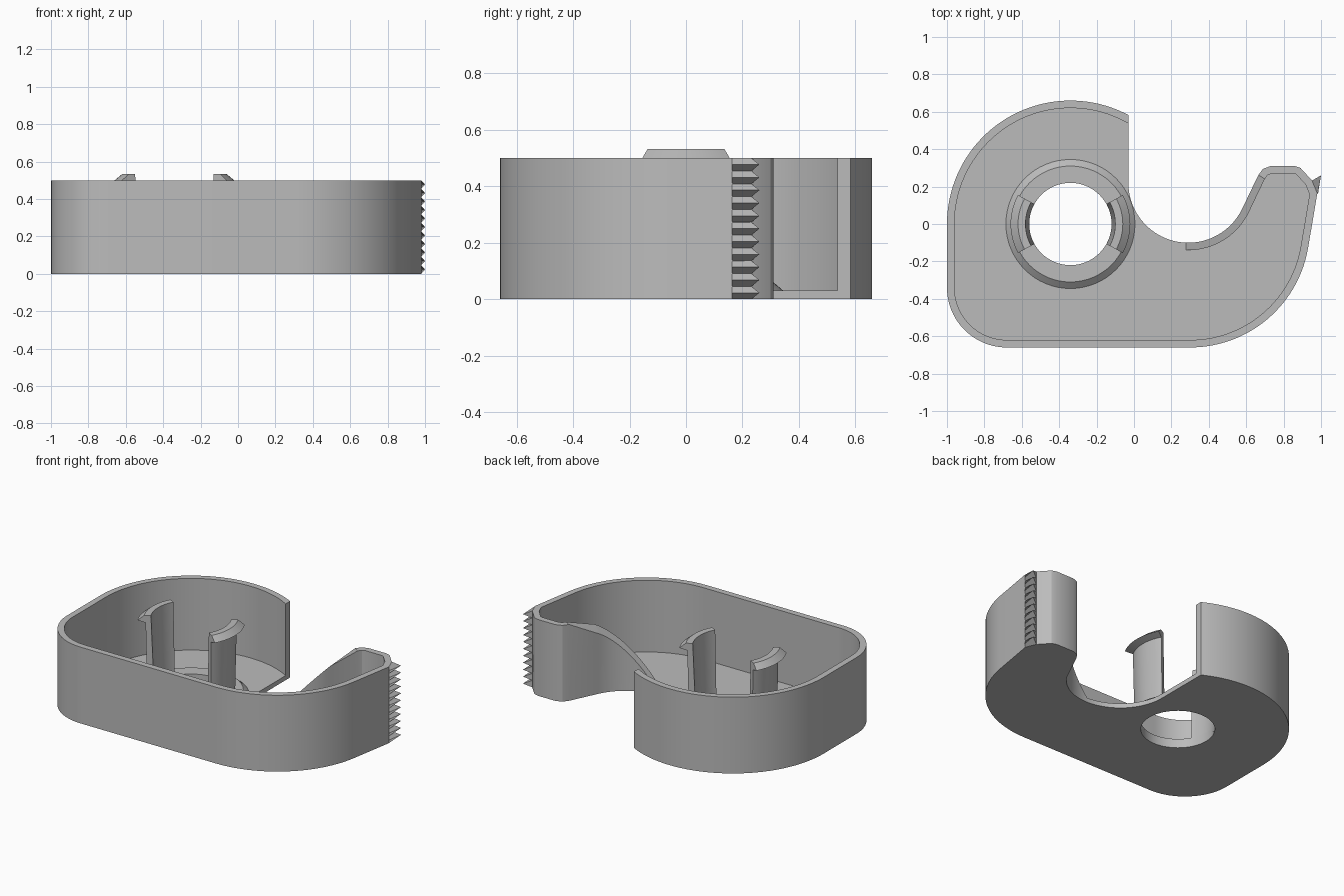
import bpy, bmesh
from math import sin, cos, radians, hypot

cube = bpy.data.objects.get("Cube")
if cube:
    bpy.data.objects.remove(cube, do_unlink=True)

HEIGHT, FLOOR, WALL = 0.5, 0.03, 0.04
HUB = (-0.34, 0.0)

grey = bpy.data.materials.new("plain grey")
grey.use_nodes = True
grey.diffuse_color = (0.5, 0.5, 0.5, 1)
grey.node_tree.nodes["Principled BSDF"].inputs["Base Color"].default_value = (0.5, 0.5, 0.5, 1)


def finish(obj, smooth=True):
    """Fix normals, add the material and shade."""
    bm = bmesh.new()
    bm.from_mesh(obj.data)
    bmesh.ops.remove_doubles(bm, verts=bm.verts, dist=0.0001)
    bmesh.ops.recalc_face_normals(bm, faces=bm.faces)
    bm.to_mesh(obj.data)
    bm.free()
    obj.data.materials.clear()
    obj.data.materials.append(grey)
    if smooth:
        bpy.ops.object.select_all(action="DESELECT")
        obj.select_set(True)
        bpy.context.view_layer.objects.active = obj
        bpy.ops.object.shade_smooth_by_angle(angle=radians(25))


def mesh_object(name, verts, faces, smooth=True):
    mesh = bpy.data.meshes.new(name)
    mesh.from_pydata(verts, [], faces)
    obj = bpy.data.objects.new(name, mesh)
    bpy.context.collection.objects.link(obj)
    finish(obj, smooth)
    return obj


def arc(centre, r, start, end, n):
    angles = [radians(start + (end - start) * i / n) for i in range(n + 1)]
    return [(centre[0] + r * cos(a), centre[1] + r * sin(a)) for a in angles]


def loft(name, sections, closed=False, smooth=True):
    """Join equal cross-sections; cap the ends unless closed."""
    k, n = len(sections[0]), len(sections)
    faces = []
    for i in range(n if closed else n - 1):
        a, b = i * k, (i + 1) % n * k
        faces += [(a + j, a + (j + 1) % k, b + (j + 1) % k, b + j) for j in range(k)]
    if not closed:
        faces += [tuple(range(k)), tuple(range((n - 1) * k, n * k))]
    return mesh_object(name, [v for s in sections for v in s], faces, smooth)


def revolve(name, profile, start, end, n):
    full = end - start == 360
    rings = [arc(HUB, 1, start, end, n)[i] for i in range(n if full else n + 1)]
    sections = [[(HUB[0] + (x - HUB[0]) * r, HUB[1] + (y - HUB[1]) * r, z)
                 for r, z in profile] for x, y in rings]
    return loft(name, sections, full)


# Outer outline, from the rear opening round to the hook and its sloping lip
outer = arc(HUB, 0.66, 62, 180, 40)
outer += arc((-0.68, -0.34), 0.32, 180, 270, 20)
outer += arc((0.30, -0.02), 0.64, -90, -10, 28)
outer += [(0.98, 0.163), (0.952, 0.232), (0.89, 0.30), (0.86, 0.31),
          (0.73, 0.31), (0.69, 0.295), (0.665, 0.262)]
slope_from = len(outer)
outer += arc((0.29, 0.22), 0.32, -25, -92, 22)


def inset(path, d):
    """Mitred offset to the left; both ends are cut along y."""
    result = [(path[0][0], path[0][1] - d * 1.14)]
    for p, q, r in zip(path, path[1:], path[2:]):
        l1, l2 = hypot(q[0] - p[0], q[1] - p[1]), hypot(r[0] - q[0], r[1] - q[1])
        n1 = ((p[1] - q[1]) / l1, (q[0] - p[0]) / l1)
        n2 = ((q[1] - r[1]) / l2, (r[0] - q[0]) / l2)
        s = d / (1 + n1[0] * n2[0] + n1[1] * n2[1])
        result.append((q[0] + (n1[0] + n2[0]) * s, q[1] + (n1[1] + n2[1]) * s))
    return result + [(path[-1][0], path[-1][1] - d)]


inner = inset(outer, WALL)


def top(i, x):
    if i < slope_from:
        return HEIGHT
    t = (x - outer[-1][0]) / (0.665 - outer[-1][0])
    return FLOOR + (HEIGHT - FLOOR) * min(1, max(0, t))


loft("side_wall", [[(*o, 0), (*o, top(i, o[0])), (*n, top(i, n[0])), (*n, 0)]
                   for i, (o, n) in enumerate(zip(outer, inner))])

# Floor plate with the round hub hole
edge = inner + arc((0.29, 0.22), 0.32, -92, -180, 28)
curve = bpy.data.curves.new("floor_plate", "CURVE")
curve.dimensions = "2D"
curve.fill_mode = "BOTH"
curve.extrude = FLOOR / 2
for points in (edge, arc(HUB, 0.22, 0, 360, 64)[:-1]):
    spline = curve.splines.new("POLY")
    spline.points.add(len(points) - 1)
    for point, (x, y) in zip(spline.points, points):
        point.co = (x, y, 0, 1)
    spline.use_cyclic_u = True
floor = bpy.data.objects.new("floor_plate", curve)
floor.location.z = FLOOR / 2
bpy.context.collection.objects.link(floor)
bpy.ops.object.select_all(action="DESELECT")
floor.select_set(True)
bpy.context.view_layer.objects.active = floor
bpy.ops.object.convert(target="MESH")
finish(bpy.context.view_layer.objects.active)

# Raised hub ring with a chamfered rim
revolve("hub_ring", [(0.22, 0.005), (0.22, 0.06), (0.31, 0.06),
                     (0.345, FLOOR), (0.345, 0.005)], 0, 360, 64)

# Two curved snap posts with outward lips
post = [(0.22, 0.02), (0.24, 0.533), (0.28, 0.533), (0.32, HEIGHT),
        (0.272, 0.485), (0.262, 0.02)]
for side, angle in (("left", 0), ("right", 180)):
    revolve(side + "_snap_post", post, angle - 29, angle + 29, 14)

# Row of cutting teeth on the hook
COUNT = 11
pitch = HEIGHT / COUNT
verts, faces = [], []
for i in range(COUNT):
    low, b = i * pitch, len(verts)
    for z in (low, low + pitch):
        verts += [(0.979, 0.163, z), (0.952, 0.232, z)]
    verts += [(0.984, 0.163, low + pitch / 2), (1.0, 0.26, low + pitch / 2)]
    faces += [tuple(b + k for k in f) for f in
              ((0, 1, 5, 4), (2, 4, 5, 3), (0, 4, 2), (1, 3, 5), (0, 2, 3, 1))]
mesh_object("cutting_teeth", verts, faces, smooth=False)
